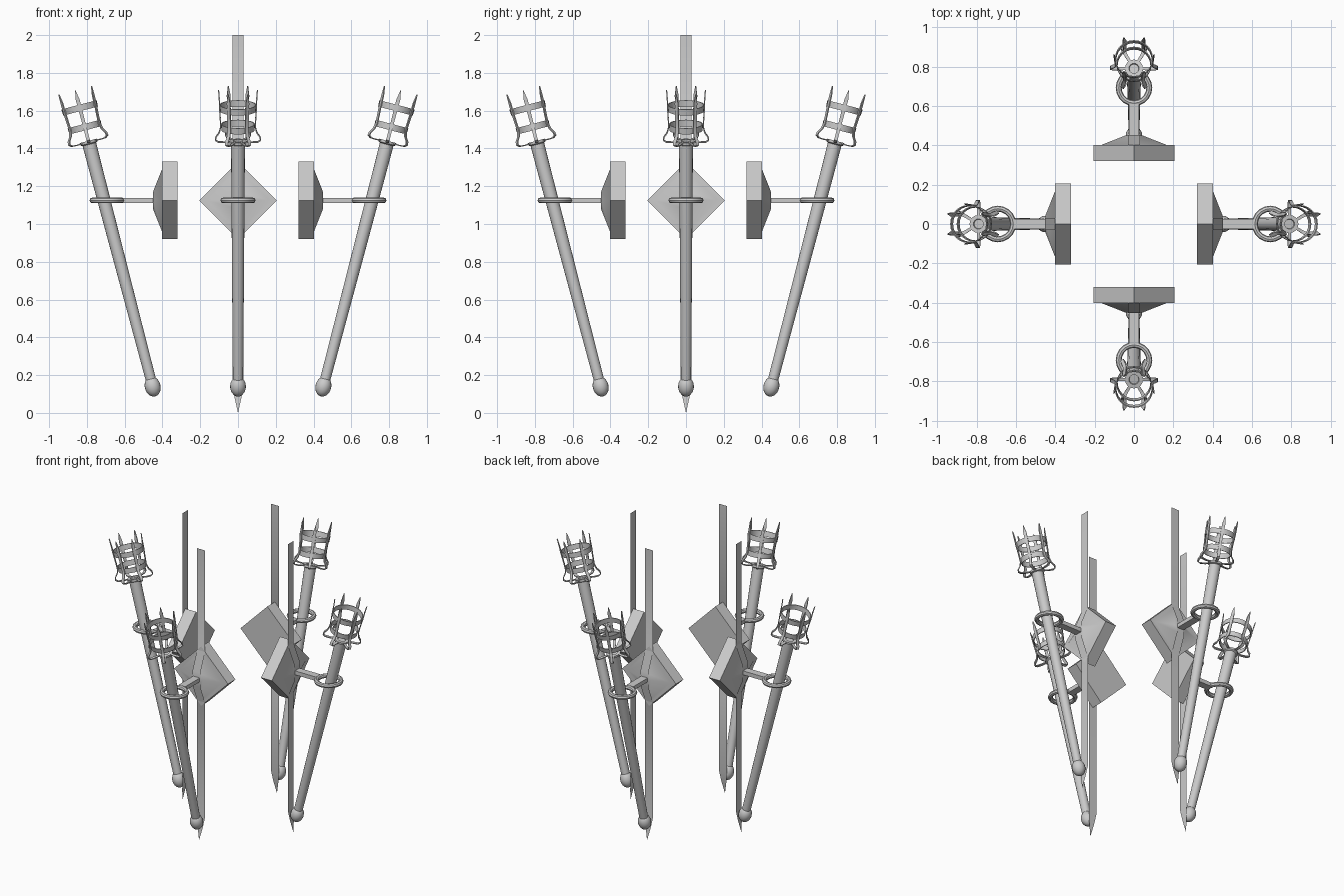
import bpy, bmesh
from math import sin, cos, pi, radians
from mathutils import Matrix, Vector

if "Cube" in bpy.data.objects:
    bpy.data.objects.remove(bpy.data.objects["Cube"])

TILT = radians(14.65)
LEN = 1.336  # shaft length from the end knob to the collar
TORCH = Matrix.Translation((0.452, 0, 0.14)) @ Matrix.Rotation(TILT, 4, 'Y')


def emit(name, bm, matrix=Matrix()):
    """Turn a bmesh built on the +x side into four copies round the z axis."""
    bm.transform(matrix)
    bmesh.ops.recalc_face_normals(bm, faces=bm.faces)
    me = bpy.data.meshes.new(name)
    bm.to_mesh(me)
    bm.free()
    for p in me.polygons:
        p.use_smooth = True
    me.set_sharp_from_angle(angle=radians(35))
    for k, side in enumerate(("right", "back", "left", "front")):
        ob = bpy.data.objects.new(f"{side}_{name}", me)
        ob.matrix_world = Matrix.Rotation(k * pi / 2, 4, 'Z')
        bpy.context.collection.objects.link(ob)


def loft(bm, rings, closed=False, caps=True):
    rows = [[bm.verts.new(v) for v in r] for r in rings]
    n = len(rows[0])
    pairs = list(zip(rows, rows[1:])) + ([(rows[-1], rows[0])] if closed else [])
    for a, b in pairs:
        for i in range(n):
            j = (i + 1) % n
            bm.faces.new((a[i], a[j], b[j], b[i]))
    if caps and not closed:
        bm.faces.new(rows[0])
        bm.faces.new(rows[-1])


def lathe(bm, profile, n=16, closed=False, caps=True):
    loft(bm, [[(r * cos(2 * pi * i / n), r * sin(2 * pi * i / n), z) for i in range(n)]
              for r, z in profile], closed, caps)


def diamond(x, d):
    return [(x, d, 1.125), (x, 0, 1.125 + d), (x, -d, 1.125), (x, 0, 1.125 - d)]


# wall plate: diamond block with a raised pyramid boss
bm = bmesh.new()
loft(bm, [diamond(0.32, 0.205), diamond(0.402, 0.205), diamond(0.4025, 0.165),
          diamond(0.45, 0.045)])
emit("wall_plate", bm)

# thin vertical strap that bends over the plate and ends in a point
bm = bmesh.new()
path = [(0.402, 2.0, 0.03), (0.402, 1.30, 0.03), (0.453, 1.175, 0.03), (0.453, 1.075, 0.03),
        (0.402, 0.95, 0.03), (0.402, 0.16, 0.03), (0.412, 0.09, 0.02)]
rows = [[bm.verts.new((x, s * w, z)) for s in (-1, 1)] for x, z, w in path]
for a, b in zip(rows, rows[1:]):
    bm.faces.new((a[0], a[1], b[1], b[0]))
bm.faces.new((*rows[-1], bm.verts.new((0.425, 0, 0))))
emit("strap", bm)

# arm holding the ring
bm = bmesh.new()
bmesh.ops.create_cube(bm, size=1, matrix=Matrix.Translation((0.525, 0, 1.125))
                      @ Matrix.Diagonal((0.17, 0.05, 0.027, 1)))
emit("arm", bm)

# ring round the shaft
bm = bmesh.new()
lathe(bm, [(0.078 + 0.015 * cos(2 * pi * i / 8), 0.015 * sin(2 * pi * i / 8))
           for i in range(8)], 20, closed=True)
emit("ring", bm, Matrix.Translation((0.693, 0, 1.125)))

# tapered shaft
bm = bmesh.new()
lathe(bm, [(0.027, 0), (0.037, LEN)])
emit("shaft", bm, TORCH)

# end knob
bm = bmesh.new()
bmesh.ops.create_uvsphere(bm, u_segments=16, v_segments=10, radius=1,
                          matrix=Matrix.Diagonal((0.042, 0.042, 0.054, 1)))
emit("knob", bm, TORCH)

# collar at the shaft top, with a recessed centre
HEAD = TORCH @ Matrix.Translation((0, 0, LEN))
bm = bmesh.new()
lathe(bm, [(0.036, -0.012), (0.046, -0.006), (0.046, 0.008), (0.026, 0.008), (0.024, 0.0)])
emit("collar", bm, HEAD)

# basket hoops
bm = bmesh.new()
for r, z in ((0.086, 0.083), (0.093, 0.188)):
    lathe(bm, [(r - 0.003, z - 0.017), (r + 0.002, z - 0.017),
               (r + 0.004, z + 0.017), (r - 0.001, z + 0.017)], 24, closed=True)
emit("basket_hoops", bm, HEAD)

# basket bars: curl out of the collar, rise and end in spikes
bars = [(0.035, 0.004, 0.007), (0.07, 0.0, 0.008), (0.105, 0.002, 0.009), (0.119, 0.012, 0.009),
        (0.117, 0.028, 0.009), (0.100, 0.052, 0.009), (0.092, 0.08, 0.009), (0.094, 0.13, 0.009),
        (0.098, 0.19, 0.010), (0.099, 0.235, 0.010), (0.103, 0.285, 0.001)]
bm = bmesh.new()
for k in range(6):
    rot = Matrix.Rotation(radians(30 + 60 * k), 3, 'Z')
    rings = []
    for i, (r, z, w) in enumerate(bars):
        a, b = bars[max(i - 1, 0)], bars[min(i + 1, len(bars) - 1)]
        nrm = Vector((b[1] - a[1], 0, a[0] - b[0])).normalized() * 0.003
        c = Vector((r, 0, z))
        side = Vector((0, w, 0))
        rings.append([rot @ v for v in (c + nrm + side, c + nrm - side,
                                        c - nrm - side, c - nrm + side)])
    loft(bm, rings)
emit("basket_bars", bm, HEAD)
